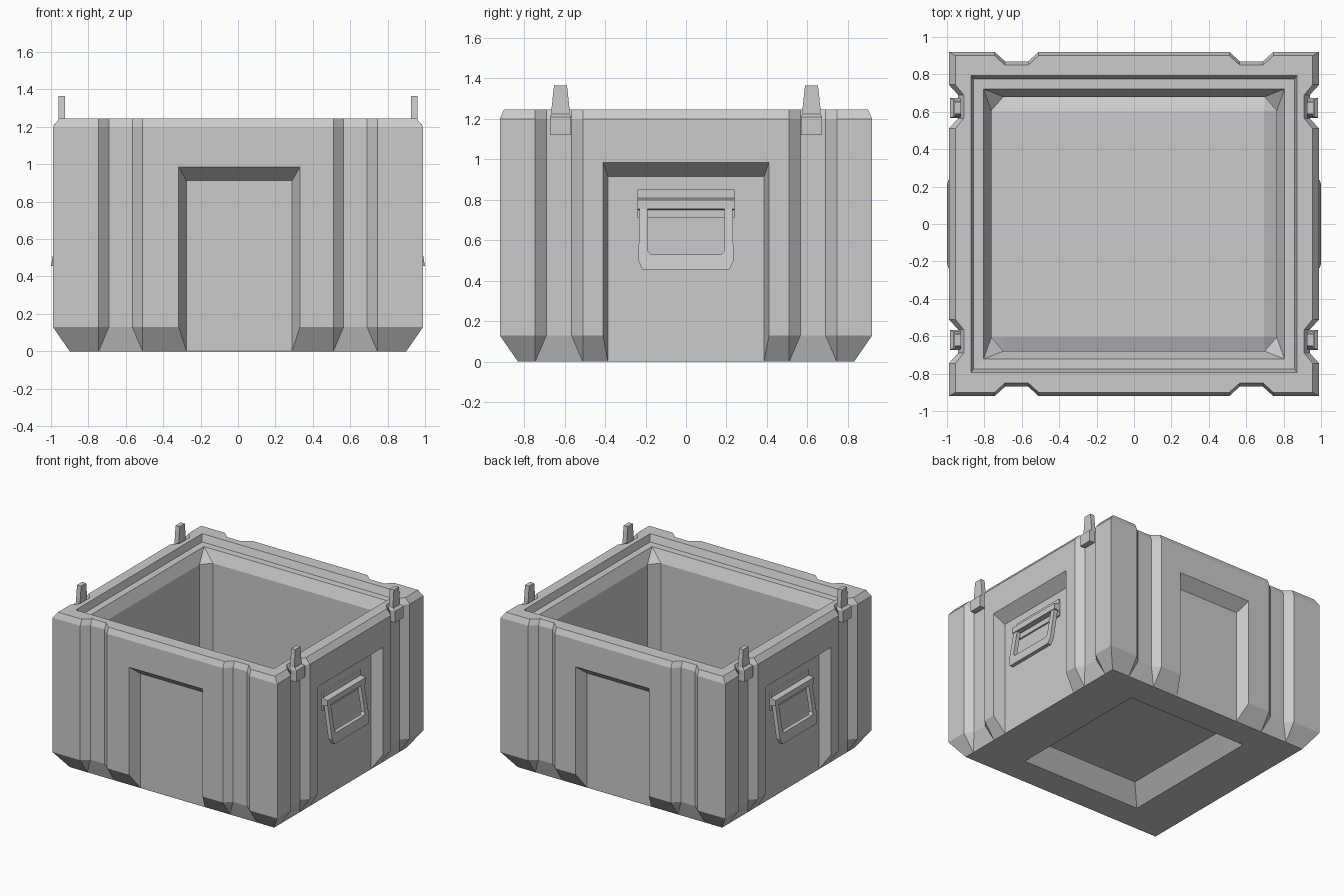
import bpy, bmesh

if "Cube" in bpy.data.objects:
    bpy.data.objects.remove(bpy.data.objects["Cube"])


def loft(name, rings):
    """Skin a stack of equal-length point rings and cap both ends."""
    bm = bmesh.new()
    rows = [[bm.verts.new(p) for p in r] for r in rings]
    n = len(rows[0])
    for a, b in zip(rows, rows[1:]):
        for i in range(n):
            j = (i + 1) % n
            bm.faces.new((a[i], a[j], b[j], b[i]))
    bm.faces.new(rows[0])
    bm.faces.new(rows[-1])
    bmesh.ops.remove_doubles(bm, verts=bm.verts, dist=1e-5)
    bmesh.ops.recalc_face_normals(bm, faces=bm.faces)
    me = bpy.data.meshes.new(name)
    bm.to_mesh(me)
    bm.free()
    ob = bpy.data.objects.new(name, me)
    bpy.context.collection.objects.link(ob)
    return ob


def cut(target, cutter):
    cutter.hide_render = True
    m = target.modifiers.new("cut", 'BOOLEAN')
    m.operation, m.solver, m.object = 'DIFFERENCE', 'EXACT', cutter
    bpy.context.view_layer.objects.active = target
    bpy.ops.object.modifier_apply(modifier=m.name)
    bpy.data.objects.remove(cutter)


def rect(hx, hy, z, cx=0.0, cy=0.0):
    return [(cx - hx, cy - hy, z), (cx + hx, cy - hy, z),
            (cx + hx, cy + hy, z), (cx - hx, cy + hy, z)]


def body_ring(z, ex, ey, fx, fy, inset):
    """Outline with two grooves per side; fx and fy are the groove floors."""
    def side(corner, e, f):
        half = [(0.51, e), (0.51 + inset, f), (0.745 - inset, f), (0.745, e)]
        return ([(-corner, e)] + [(-u, d) for u, d in reversed(half)] + half)
    front = [(u, -d, z) for u, d in side(ex, ey, fy)]
    right = [(d, u, z) for u, d in side(ey, ex, fx)]
    return front + right + [(-x, -y, z) for x, y, _ in front + right]


def octagon(hx, hy, cx, cy, z):
    pts = [(-hx + cx, -hy), (hx - cx, -hy), (hx, -hy + cy), (hx, hy - cy)]
    return [(x, y, z) for x, y in pts] + [(-x, -y, z) for x, y in pts]


# Body with chamfered base, chamfered rim and vertical grooves
body = loft("crate_body", [
    body_ring(0.0, 0.90, 0.83, 0.90, 0.83, 0.0),
    body_ring(0.13, 0.99, 0.92, 0.94, 0.87, 0.055),
    body_ring(1.20, 0.99, 0.92, 0.94, 0.87, 0.055),
    body_ring(1.245, 0.955, 0.90, 0.91, 0.85, 0.055)])

# Cavity: stepped rim, bevelled lip, walls with cut corners, raised floor
cut(body, loft("cavity_cutter", [
    octagon(0.875, 0.80, 0, 0, 1.30),
    octagon(0.872, 0.795, 0, 0, 1.245),
    octagon(0.858, 0.775, 0, 0, 1.19),
    octagon(0.805, 0.722, 0, 0, 1.188),
    octagon(0.763, 0.68, 0.065, 0.075, 1.10),
    octagon(0.763, 0.68, 0.065, 0.075, 0.16),
    octagon(0.695, 0.603, 0.0, 0.0, 0.19)]))

# Sloped panel recesses on all four sides
for s in (-1, 1):
    cut(body, loft("panel_cutter", [
        [(0.007 + a * w, s * y, z) for a, z in
         ((-1, -0.2), (1, -0.2), (1, top), (-1, top))]
        for y, w, top in ((1.0, 0.361, 1.053), (0.832, 0.283, 0.912))]))
    cut(body, loft("panel_cutter", [
        [(s * x, a * w, z) for a, z in
         ((-1, -0.2), (1, -0.2), (1, top), (-1, top))]
        for x, w, top in ((1.08, 0.435, 1.055), (0.902, 0.386, 0.915))]))

# Recess under the base
cut(body, loft("base_cutter", [rect(0.54, 0.61, -0.01),
                               rect(0.42, 0.49, 0.13)]))

U = [(-0.23, 0.76), (-0.235, 0.50), (-0.215, 0.455), (0.215, 0.455),
     (0.235, 0.50), (0.23, 0.76), (0.19, 0.76), (0.19, 0.55), (0.175, 0.53),
     (-0.175, 0.53), (-0.19, 0.55), (-0.19, 0.76)]
BRACKET = [(0.89, 0.71), (0.915, 0.71), (0.915, 0.75), (0.955, 0.755),
           (0.955, 0.80), (0.915, 0.81), (0.915, 0.85), (0.89, 0.85)]

for s, label in ((-1, "left"), (1, "right")):
    # Bracket and hanging grip, tilted outwards at the bottom
    loft(label + "_handle_bracket",
         [[(s * x, y, z) for x, z in BRACKET] for y in (-0.24, 0.24)])
    loft(label + "_handle_grip",
         [[(s * (x + (0.76 - z) * 0.165), y, z) for y, z in U]
          for x in (0.917, 0.949)])
    # Latches standing in the side grooves
    for t, end in ((-1, "front"), (1, "back")):
        y = t * 0.62
        loft(f"{label}_{end}_latch_block", [
            rect(0.03, 0.053, 1.12, s * 0.955, y),
            rect(0.03, 0.053, 1.21, s * 0.955, y),
            rect(0.02, 0.045, 1.225, s * 0.945, y)])
        loft(f"{label}_{end}_latch_strap", [
            rect(0.018, 0.045, 1.18, s * 0.943, y),
            rect(0.018, 0.045, 1.245, s * 0.943, y),
            rect(0.018, 0.032, 1.365, s * 0.943, y)])
